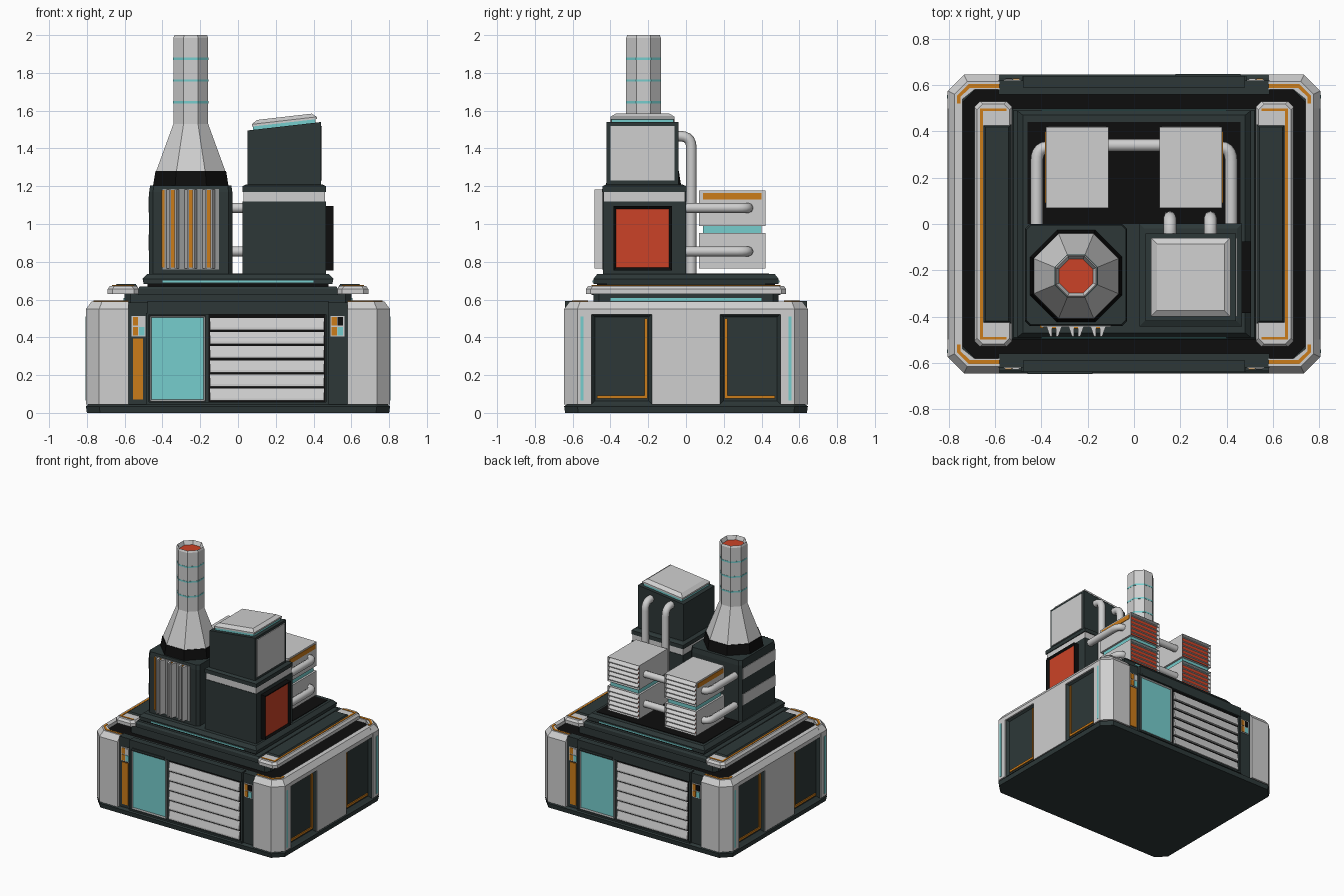
import bpy, bmesh
from mathutils import Vector

cube = bpy.data.objects.get("Cube")
if cube:
    bpy.data.objects.remove(cube, do_unlink=True)


def material(name, r, g, b):
    m = bpy.data.materials.new(name)
    m.use_nodes = True
    m.diffuse_color = (r, g, b, 1)
    m.node_tree.nodes["Principled BSDF"].inputs["Base Color"].default_value = (r, g, b, 1)
    return m


WHITE = material("pale_panel", .62, .62, .62)
GREY = material("mid_grey", .3, .31, .31)
DARK = material("dark_slate", .026, .039, .039)
BLACK = material("black_trim", .004, .004, .004)
CYAN = material("cyan_light", .18, .61, .61)
ORANGE = material("orange_trim", .6, .2, .01)
RED = material("red_glow", .6, .055, .02)


def finish(name, bm, mats):
    bmesh.ops.recalc_face_normals(bm, faces=bm.faces)
    me = bpy.data.meshes.new(name)
    bm.to_mesh(me)
    bm.free()
    for m in mats:
        me.materials.append(m)
    ob = bpy.data.objects.new(name, me)
    bpy.context.collection.objects.link(ob)
    return ob


def loft(name, loops, mat, inset=None):
    """Skin between equal loops of points; inset = (normal, border, depth, material)."""
    bm = bmesh.new()
    rings = [[bm.verts.new(p) for p in loop] for loop in loops]
    n = len(rings[0])
    for a, b in zip(rings, rings[1:]):
        for i in range(n):
            j = (i + 1) % n
            bm.faces.new((a[i], a[j], b[j], b[i]))
    bm.faces.new(rings[0])
    bm.faces.new(rings[-1])
    mats = [mat]
    if inset:
        normal, border, depth, inner = inset
        bmesh.ops.recalc_face_normals(bm, faces=bm.faces)
        bm.normal_update()
        face = max(bm.faces, key=lambda f: f.normal.dot(Vector(normal)))
        bmesh.ops.inset_individual(bm, faces=[face], thickness=border, depth=-depth)
        face.material_index = 1
        mats.append(inner)
    return finish(name, bm, mats)


def rect(cx, cy, hx, hy, c, z):
    """Rectangle loop with chamfered corners."""
    if c == 0:
        pts = [(hx, -hy), (hx, hy), (-hx, hy), (-hx, -hy)]
    else:
        pts = [(hx, c - hy), (hx, hy - c), (hx - c, hy), (c - hx, hy),
               (-hx, hy - c), (-hx, c - hy), (c - hx, -hy), (hx - c, -hy)]
    return [(cx + x, cy + y, z) for x, y in pts]


def stack(name, centre, levels, mat, c=0, inset=None):
    return loft(name, [rect(*centre, hx, hy, c, z) for z, hx, hy in levels], mat, inset)


def box(name, x, y, z, mat, inset=None):
    centre = (sum(x) / 2, sum(y) / 2)
    hx, hy = abs(x[1] - x[0]) / 2, abs(y[1] - y[0]) / 2
    return stack(name, centre, [(z[0], hx, hy), (z[1], hx, hy)], mat, 0, inset)


def octagon(name, centre, levels, mat, inset=None):
    return loft(name, [rect(*centre, r, r, r * .586, z) for z, r in levels], mat, inset)


def pipe(name, pts, radius):
    """Tube along a path whose inner corners are rounded."""
    pts = [Vector(p) for p in pts]
    path = [pts[0]]
    for a, b, c in zip(pts, pts[1:], pts[2:]):
        p = b + (a - b).normalized() * min(.06, (a - b).length * .9)
        q = b + (c - b).normalized() * min(.06, (c - b).length * .9)
        for i in range(6):
            t = i / 5
            path.append(p * (1 - t) ** 2 + b * 2 * t * (1 - t) + q * t * t)
    path.append(pts[-1])
    cu = bpy.data.curves.new(name, "CURVE")
    cu.dimensions = "3D"
    cu.bevel_depth, cu.bevel_resolution, cu.use_fill_caps = radius, 2, True
    sp = cu.splines.new("POLY")
    sp.points.add(len(path) - 1)
    for pt, co in zip(sp.points, path):
        pt.co = (*co, 1)
    cu.materials.append(WHITE)
    bpy.context.collection.objects.link(bpy.data.objects.new(name, cu))


# Base plate and core
stack("base_plate", (0, 0), [(0, .8, .64), (.035, .805, .645), (.045, .79, .63)], DARK, .07)
stack("base_core", (0, 0), [(.04, .74, .59), (.565, .74, .59)], BLACK, .06)

# Chamfered corner pillars with orange top trim
OUTER = [(.58, .645), (.735, .645), (.805, .575), (.805, .5)]
OUTER_TOP = [(.58, .615), (.72, .615), (.775, .56), (.775, .5)]
INNER = [(.74, .5), (.74, .54), (.69, .58), (.58, .58)]
TRIM_OUT = [(.58, .604), (.715, .604), (.764, .555), (.764, .52)]
TRIM_IN = [(.75, .52), (.75, .549), (.709, .588), (.58, .588)]
for sx in (1, -1):
    for sy in (1, -1):
        def ring(pts, z):
            return [(x * sx, y * sy, z) for x, y in pts]
        loft("corner_pillar", [ring(OUTER + INNER, .045), ring(OUTER + INNER, .55),
                               ring(OUTER_TOP + INNER, .59)], WHITE)
        loft("corner_trim", [ring(TRIM_OUT + TRIM_IN, .588), ring(TRIM_OUT + TRIM_IN, .594)], ORANGE)
        box("corner_light", (sx * .8, sx * .807), (sy * .542, sy * .558), (.065, .51), CYAN)
        # Recessed side panels with an orange L
        box("side_panel", (sx * .72, sx * .797), (sy * .18, sy * .5), (.045, .525), DARK,
            ((sx, 0, 0), .025, .02, DARK))
        box("side_trim_upright", (sx * .777, sx * .785), (sy * .205, sy * .22), (.08, .5), ORANGE)
        box("side_trim_foot", (sx * .777, sx * .785), (sy * .205, sy * .47), (.075, .092), ORANGE)
    # White side pillar and bevelled header
    box("side_pillar", (sx * .72, sx * .803), (-.18, .18), (.045, .53), WHITE)
    header = [(.74, .52), (.803, .52), (.803, .55), (.775, .59), (.74, .59)]
    loft("side_header", [[(sx * x, y, z) for x, z in header] for y in (-.5, .5)], WHITE)

# Front wall, repeated turned about at the back
for r in (1, -1):
    def wall(name, x, y, z, mat, inset=None):
        return box(name, (r * x[0], r * x[1]), (r * y[0], r * y[1]), z, mat, inset)
    out = (0, -r, 0)
    wall("wall", (-.585, .585), (-.62, -.56), (.04, .585), DARK)
    wall("wall_header", (-.48, .48), (-.64, -.59), (.52, .592), DARK)
    wall("wall_sill", (-.48, .48), (-.64, -.6), (.045, .058), DARK)
    for x in (-.48, .475):
        wall("wall_post", (x - .008, x + .008), (-.637, -.6), (.045, .53), DARK)
    wall("door", (-.468, -.172), (-.637, -.6), (.06, .515), GREY, (out, .014, .008, CYAN))
    wall("door_hood", (-.46, -.18), (-.647, -.61), (.518, .535), DARK)
    wall("louvre_recess", (-.155, .462), (-.624, -.6), (.055, .52), BLACK)
    for i in range(6):
        z = .065 + i * .075
        section = [(-.615, z), (-.64, z), (-.64, z + .012), (-.627, z + .063), (-.615, z + .063)]
        loft("louvre_slat", [[(r * x, r * y, h) for y, h in section] for x in (-.147, .455)], WHITE)
    wall("orange_panel", (-.557, -.503), (-.627, -.61), (.07, .395), ORANGE)
    for x0, colours in ((-.563, (ORANGE, WHITE, ORANGE, CYAN)), (.489, (ORANGE, BLACK, ORANGE, CYAN))):
        wall("indicator_frame", (x0, x0 + .074), (-.625, -.61), (.405, .512), WHITE)
        for i, mat in enumerate(colours):
            x, z = x0 + .006 + .033 * (i % 2), .462 - .052 * (i // 2)
            wall("indicator", (x, x + .028), (-.629, -.62), (z, z + .045), mat)

# Second tier with pale shoulders
stack("tier_neck", (0, 0), [(.56, .6, .49), (.635, .6, .49)], DARK, .03)
stack("tier_slab", (0, 0), [(.625, .53, .5), (.655, .53, .5), (.67, .52, .49)], DARK)
for s in (1, -1):
    box("tier_light", (s * .6, s * .606), (-.4, .4), (.592, .607), CYAN)
    stack("shoulder", (s * .608, 0), [(.63, .082, .53), (.655, .082, .53), (.672, .07, .518)], WHITE, .025)
    stack("shoulder_inlay", (s * .592, 0), [(.665, .062, .43), (.683, .05, .418)], DARK)
    box("shoulder_trim", (s * .652, s * .666), (-.5, .5), (.67, .676), ORANGE)
    for e in (1, -1):
        box("shoulder_end_trim", (s * .55, s * .666), (e * .488, e * .5), (.67, .676), ORANGE)

# Upper platform
stack("platform_neck", (0, 0), [(.66, .48, .47), (.7, .48, .47)], BLACK)
stack("platform", (0, 0), [(.683, .5, .49), (.71, .505, .49), (.735, .48, .47)], DARK, 0)
box("platform_floor", (-.46, .46), (.0, .44), (.73, .739), BLACK)
for s in (1, -1):
    box("platform_light", (-.4, .4), (s * .488, s * .495), (.69, .7), CYAN)

# Chimney tower
stack("chimney_tower", (-.25, -.22), [(.73, .22, .22), (1.17, .22, .22), (1.205, .215, .215)], DARK, .02)
for z in (.86, 1.06):
    box("tower_band", (-.474, -.4), (-.42, -.02), (z, z + .085), WHITE)
box("rib_panel", (-.4, -.1), (-.444, -.42), (.76, 1.185), GREY)
box("rib_edge_trim", (-.405, -.39), (-.45, -.43), (.77, 1.18), ORANGE)
for x in (-.345, -.25, -.155):
    box("rib_glow", (x - .012, x + .012), (-.451, -.43), (.77, 1.18), ORANGE)
    for s in (1, -1):
        fin = [(.009, -.44), (.009, -.485), (.018, -.485), (.034, -.44)]
        loft("rib_fin", [[(x + s * a, y, z) for a, y in fin] for z in (.765, 1.183)], WHITE)

# Chimney stack
PIT = (-.25, -.225)
octagon("chimney_collar", PIT, [(1.2, .2), (1.28, .187)], BLACK)
octagon("chimney_cone", PIT, [(1.28, .183), (1.53, .092)], WHITE)
octagon("chimney_shaft", PIT, [(1.53, .092), (1.985, .092), (2, .086)], WHITE, ((0, 0, 1), .014, .03, RED))
for z in (1.645, 1.76, 1.875):
    octagon("chimney_ring", PIT, [(z - .006, .0935), (z + .006, .0935)], CYAN)

# Furnace tower
FUR = (.245, -.22)
stack("furnace_tower", FUR, [(.73, .22, .22), (1.12, .22, .22)], DARK)
stack("furnace_band", FUR, [(1.12, .216, .216), (1.17, .216, .216)], WHITE)
stack("furnace_lid", FUR, [(1.17, .222, .222), (1.2, .222, .222), (1.21, .2, .2)], DARK)
box("furnace_window", (.46, .506), (-.385, -.075), (.755, 1.095), BLACK, ((1, 0, 0), .022, .012, RED))


def slope(hx, hy, lift):
    return [(x, y, 1.495 + (x - .05) * .115 + lift) for x, y, _ in rect(.245, -.23, hx, hy, 0, 0)]


loft("furnace_head", [rect(.245, -.23, .195, .19, 0, 1.2), slope(.195, .19, 0)], DARK)
box("head_panel", (.43, .446), (-.4, -.06), (1.23, 1.52), WHITE)
loft("head_light", [slope(.165, .165, -.01), slope(.165, .165, .02)], CYAN)
loft("head_cap", [slope(.172, .17, .018), slope(.172, .17, .03), slope(.145, .143, .05)], WHITE)

# Rear cooling units with slatted backs
for s in (1, -1):
    x = (s * .11, s * .38)
    for z in (.765, .99):
        box("cooler", x, (.07, .42), (z, z + .187), WHITE, ((0, 1, 0), .01, .025, RED))
        for i in range(5):
            h = z + .012 + i * .034
            section = [(.397, h + .024), (.421, h), (.421, h + .006), (.397, h + .031)]
            loft("cooler_slat", [[(s * a, y, k) for y, k in section] for a in (.12, .37)], WHITE)
    box("cooler_joint", (s * .125, s * .365), (.09, .4), (.945, 1), CYAN)
    box("cooler_trim", (s * .375, s * .384), (.09, .4), (1.13, 1.165), ORANGE)
    for z in (.855, 1.085):
        pipe("outer_pipe", [(s * .42, -.01, z), (s * .42, .33, z), (s * .37, .33, z)], .027)
for z in (.855, 1.085):
    pipe("cross_pipe", [(-.12, .34, z), (.12, .34, z)], .027)
for x in (.155, .33):
    pipe("riser_pipe", [(x, .028, .73), (x, .028, 1.465), (x, -.06, 1.465)], .028)
